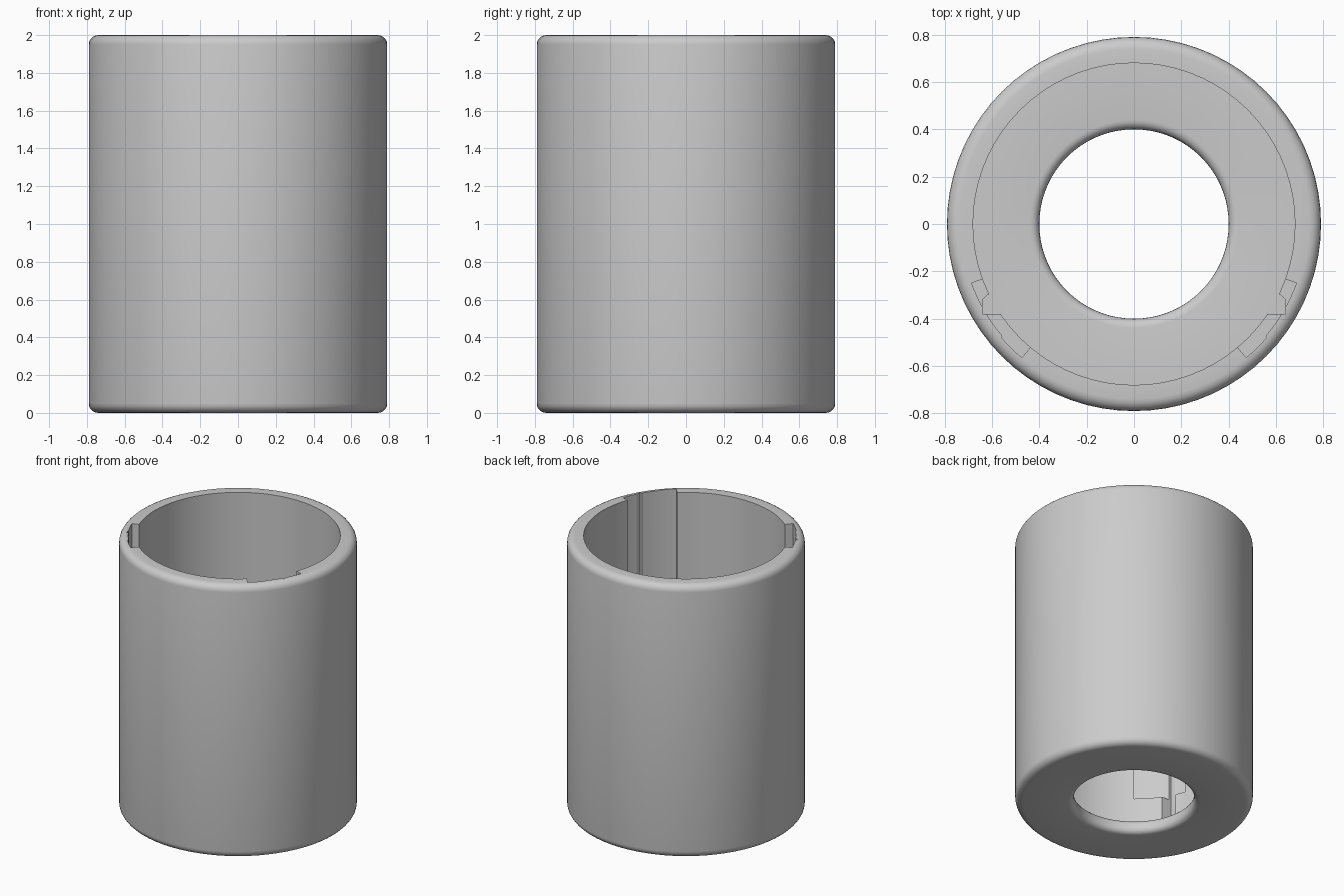
import bpy
import bmesh
from math import cos, sin, pi, radians

cube = bpy.data.objects.get("Cube")
if cube:
    bpy.data.objects.remove(cube, do_unlink=True)

OUTER, INNER, HOLE = 0.79, 0.68, 0.40
HEIGHT, FLOOR, LEDGE = 2.0, 0.10, 0.42
SEGMENTS = 72

grey = bpy.data.materials.new("plain grey")
grey.use_nodes = True
colour = (0.6, 0.6, 0.6, 1)
grey.diffuse_color = colour
grey.node_tree.nodes["Principled BSDF"].inputs["Base Color"].default_value = colour


def make_object(name, bm):
    bmesh.ops.recalc_face_normals(bm, faces=bm.faces)
    mesh = bpy.data.meshes.new(name)
    bm.to_mesh(mesh)
    bm.free()
    mesh.materials.append(grey)
    obj = bpy.data.objects.new(name, mesh)
    bpy.context.collection.objects.link(obj)
    return obj


def fillet(x, z, radius, start, steps=5):
    """Quarter round about a centre, running anticlockwise from a start angle."""
    angles = [radians(start + 90 * i / steps) for i in range(steps + 1)]
    return [(x + radius * cos(a), z + radius * sin(a)) for a in angles]


def lathe(name, profile):
    bm = bmesh.new()
    rings = []
    for s in range(SEGMENTS):
        a = 2 * pi * s / SEGMENTS
        rings.append([bm.verts.new((r * cos(a), r * sin(a), z)) for r, z in profile])
    count = len(profile)
    for s in range(SEGMENTS):
        here, there = rings[s], rings[(s + 1) % SEGMENTS]
        for i in range(count):
            j = (i + 1) % count
            bm.faces.new((here[i], there[i], there[j], here[j]))
    return make_object(name, bm)


def prism(name, outline, bottom, top):
    bm = bmesh.new()
    face = bm.faces.new([bm.verts.new((x, y, bottom)) for x, y in outline])
    solid = bmesh.ops.extrude_face_region(bm, geom=[face])
    verts = [v for v in solid["geom"] if isinstance(v, bmesh.types.BMVert)]
    bmesh.ops.translate(bm, verts=verts, vec=(0, 0, top - bottom))
    return make_object(name, bm)


def sector(inner, outer, first, last, steps=8):
    angles = [radians(first + (last - first) * i / steps) for i in range(steps + 1)]
    return ([(outer * cos(a), outer * sin(a)) for a in angles]
            + [(inner * cos(a), inner * sin(a)) for a in reversed(angles)])


# Round sleeve with an open top and a holed floor
edge, lip = 0.05, 0.04
profile = (fillet(OUTER - edge, edge, edge, -90)
           + fillet(OUTER - edge, HEIGHT - edge, edge, 0)
           + [(INNER, HEIGHT), (INNER, FLOOR)]
           + fillet(HOLE + lip, FLOOR - lip, lip, 90)
           + fillet(HOLE + lip, lip, lip, 180))
sleeve = lathe("sleeve", profile)

# Keyways in the inner wall: a shallow groove, a deeper strip, a slot to the floor
keyways = [
    ("groove", sector(0.6, 0.73, -20, -41), LEDGE),
    ("deep_groove", sector(0.6, 0.737, -40.5, -50), LEDGE),
    ("slot", [(0.5, -0.381), (0.64, -0.381), (0.64, -0.32),
              (0.618, -0.297), (0.5, -0.297)], FLOOR + 0.001),
]
bpy.context.view_layer.objects.active = sleeve
for side in (1, -1):
    for name, outline, bottom in keyways:
        cutter = prism(name + "_cutter", [(side * x, y) for x, y in outline],
                       bottom, HEIGHT + 0.1)
        cutter.hide_render = True
        cut = sleeve.modifiers.new(name, "BOOLEAN")
        cut.operation = "DIFFERENCE"
        cut.solver = "EXACT"
        cut.object = cutter
        bpy.ops.object.modifier_apply(modifier=cut.name)
        bpy.data.objects.remove(cutter, do_unlink=True)

# Smooth curves with sharp keyway edges
bpy.ops.object.select_all(action="DESELECT")
sleeve.select_set(True)
bpy.ops.object.shade_smooth_by_angle(angle=radians(30))
